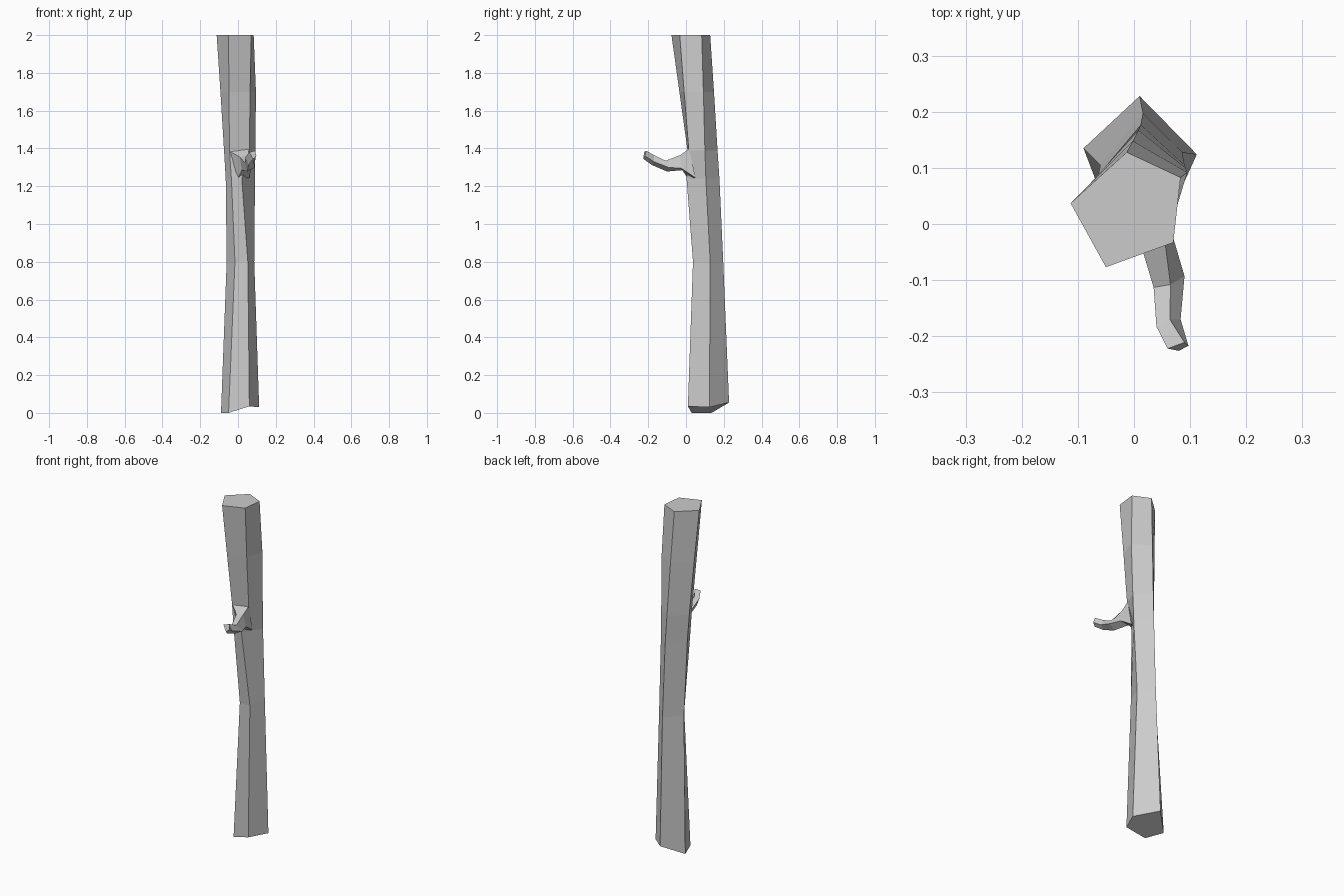
import bpy, bmesh


def loft(name, rings):
    """Skin equal-sized rings of points into a closed, flat-shaded tube."""
    bm = bmesh.new()
    loops = [[bm.verts.new(p) for p in ring] for ring in rings]
    n = len(loops[0])
    for a, b in zip(loops, loops[1:]):
        for i in range(n):
            j = (i + 1) % n
            bm.faces.new((a[i], a[j], b[j], b[i]))
    bm.faces.new(loops[0])
    bm.faces.new(loops[-1])
    bmesh.ops.recalc_face_normals(bm, faces=bm.faces)
    mesh = bpy.data.meshes.new(name)
    bm.to_mesh(mesh)
    bm.free()
    obj = bpy.data.objects.new(name, mesh)
    bpy.context.collection.objects.link(obj)
    return obj


def level(z, *xy):
    return [(x, y, z) for x, y in xy]


# Trunk: five-sided, leaning forward, order left, front left, front right, right, back
loft("trunk", [
    [(-.09, .135, 0), (-.05, .03, 0), (.06, .01, .035), (.112, .124, .03), (.01, .228, .055)],
    level(.8, (-.06, .105), (-.016, .04), (.052, .037), (.086, .128), (.016, .197)),
    level(1.24, (-.065, .08), (-.035, .01), (.02, .003), (.09, .105), (.012, .177)),
    level(1.39, (-.074, .075), (-.045, .008), (.06, .015), (.092, .1), (.008, .167)),
    level(1.7, (-.093, .056), (-.048, -.035), (.064, -.01), (.095, .092), (-.002, .148)),
    level(2, (-.113, .037), (-.05, -.077), (.07, -.033), (.083, .083), (-.013, .128)),
])

# Branch stub: flared root, then a thin bent twig; order top left, top right, bottom right, bottom left
loft("branch", [
    [(-.045, .012, 1.385), (.058, .018, 1.398), (.06, .05, 1.245), (.0, .01, 1.24)],
    [(.01, -.03, 1.355), (.055, -.03, 1.365), (.07, -.025, 1.295), (.02, -.02, 1.285)],
    [(.035, -.113, 1.325), (.065, -.108, 1.335), (.09, -.093, 1.3), (.05, -.1, 1.278)],
    [(.04, -.183, 1.355), (.064, -.17, 1.365), (.083, -.17, 1.33), (.055, -.18, 1.312)],
    [(.06, -.222, 1.38), (.09, -.211, 1.388), (.097, -.217, 1.36), (.08, -.226, 1.345)],
])
